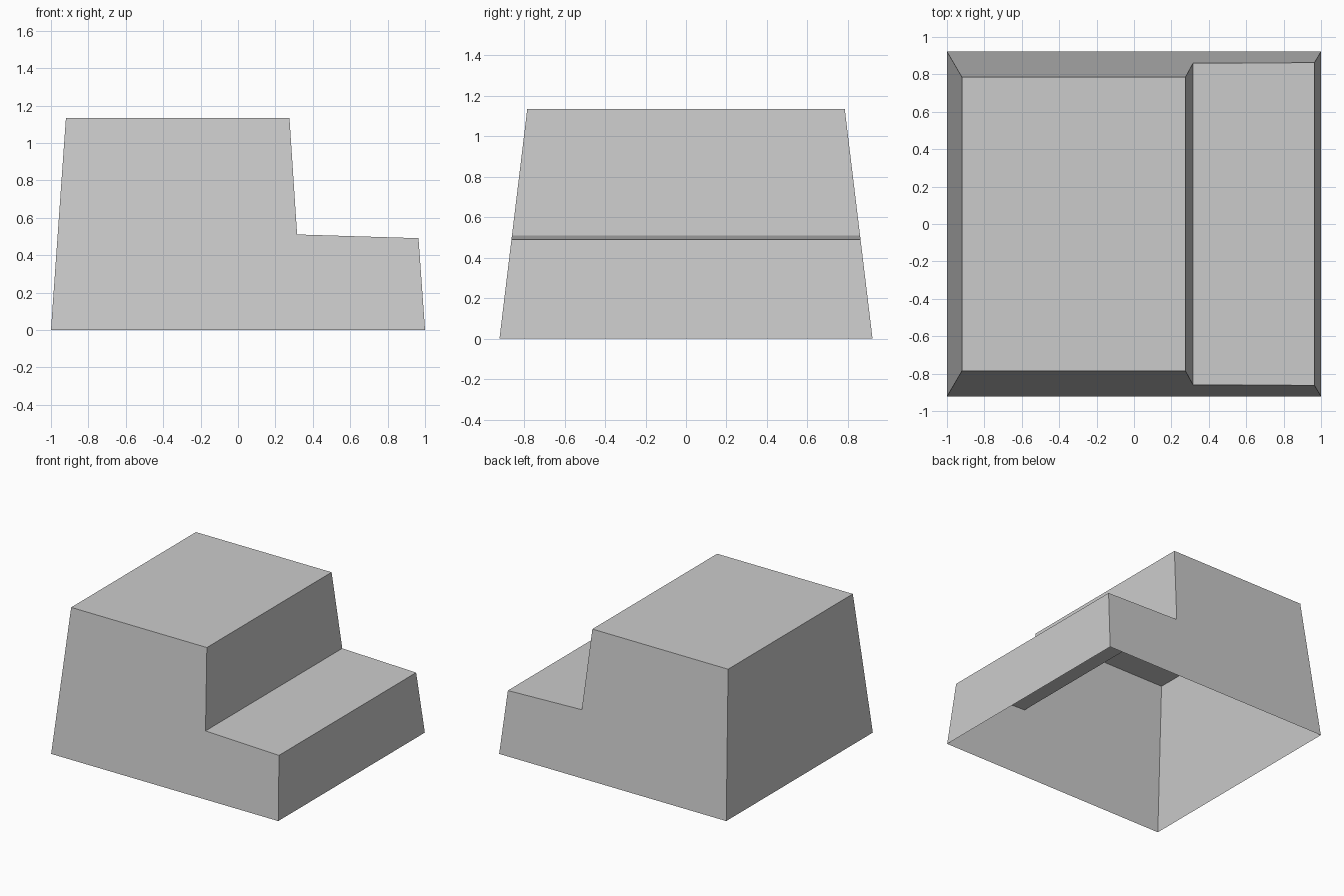
import bpy
import bmesh

default_cube = bpy.data.objects.get("Cube")
if default_cube:
    bpy.data.objects.remove(default_cube, do_unlink=True)

# Side outline of the step, running over the top from one foot to the other
PROFILE = [(-1, 0), (-0.92, 1.135), (0.275, 1.135),
           (0.316, 0.511), (0.965, 0.491), (1, 0)]
BASE_HALF_DEPTH = 0.922
TAPER = 0.121


def half_depth(z):
    return BASE_HALF_DEPTH - TAPER * z


# Thin shell, open underneath, with front and back walls leaning inwards
bm = bmesh.new()
front = [bm.verts.new((x, -half_depth(z), z)) for x, z in PROFILE]
back = [bm.verts.new((x, half_depth(z), z)) for x, z in PROFILE]
bm.faces.new(reversed(front))
bm.faces.new(back)
for i in range(len(PROFILE) - 1):
    bm.faces.new((front[i], front[i + 1], back[i + 1], back[i]))

# Point every face outwards
bm.normal_update()
for face in bm.faces:
    n = face.normal
    if abs(n.y) > 0.5:
        flip = n.y * face.calc_center_median().y < 0
    elif abs(n.z) > 0.5:
        flip = n.z < 0
    else:
        flip = n.x * face.calc_center_median().x < 0
    if flip:
        face.normal_flip()

mesh = bpy.data.meshes.new("step_block")
bm.to_mesh(mesh)
bm.free()
block = bpy.data.objects.new("step_block", mesh)
bpy.context.collection.objects.link(block)

# Plain grey
grey = bpy.data.materials.new("plain_grey")
grey.use_nodes = True
colour = (0.6, 0.6, 0.6, 1)
grey.diffuse_color = colour
grey.node_tree.nodes["Principled BSDF"].inputs["Base Color"].default_value = colour
mesh.materials.append(grey)
